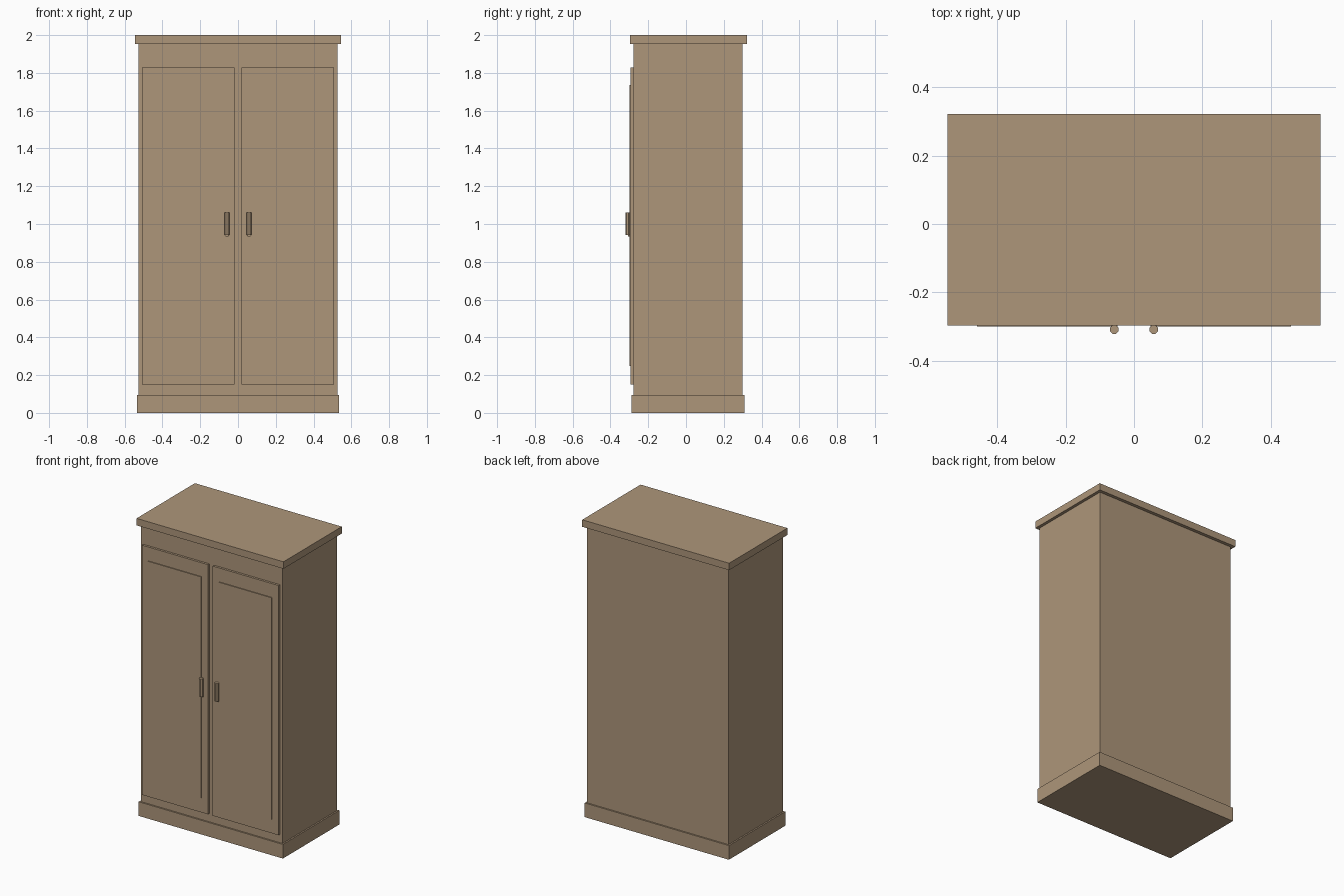
import bpy, bmesh, math
from mathutils import Matrix, Vector

if "Cube" in bpy.data.objects:
    bpy.data.objects.remove(bpy.data.objects["Cube"])

wood = bpy.data.materials.new("light_brown_wood")
wood.diffuse_color = (0.42, 0.305, 0.195, 1)
wood.use_nodes = True
wood.node_tree.nodes["Principled BSDF"].inputs["Base Color"].default_value = wood.diffuse_color


def finish(name, bm):
    me = bpy.data.meshes.new(name)
    bm.to_mesh(me)
    bm.free()
    me.materials.append(wood)
    ob = bpy.data.objects.new(name, me)
    bpy.context.collection.objects.link(ob)
    return ob


def box(name, x0, x1, y0, y1, z0, z1):
    bm = bmesh.new()
    size = Matrix.Diagonal((x1 - x0, y1 - y0, z1 - z0, 1))
    mid = Matrix.Translation(((x0 + x1) / 2, (y0 + y1) / 2, (z0 + z1) / 2))
    bmesh.ops.create_cube(bm, size=1, matrix=mid @ size)
    return finish(name, bm)


def post(name, x, y, z0, z1, r, sides=8):
    bm = bmesh.new()
    mat = Matrix.Translation((x, y, (z0 + z1) / 2)) @ Matrix.Rotation(math.pi / sides, 4, 'Z')
    bmesh.ops.create_cone(bm, cap_ends=True, segments=sides, radius1=r, radius2=r,
                          depth=z1 - z0, matrix=mat)
    return finish(name, bm)


# carcass, plinth and cornice
box("cabinet_body", -0.526, 0.526, -0.279, 0.300, 0.05, 1.96)
box("plinth", -0.536, 0.536, -0.289, 0.310, 0, 0.095)
box("cornice", -0.546, 0.546, -0.297, 0.322, 1.953, 2.0)

# doors with raised panels and grip handles, mirrored left and right
for side, s in (("left", -1), ("right", 1)):
    def span(a, b):
        return sorted((s * a, s * b))
    box(side + "_door", *span(0.018, 0.508), -0.294, -0.27, 0.151, 1.829)
    box(side + "_door_panel", *span(0.066, 0.460), -0.300, -0.28, 0.247, 1.736)
    post(side + "_handle", s * 0.058, -0.309, 0.941, 1.061, 0.0135)
    # small stub under the grip
    box(side + "_handle_stub", *span(0.049, 0.067), -0.307, -0.29, 0.934, 0.945)
